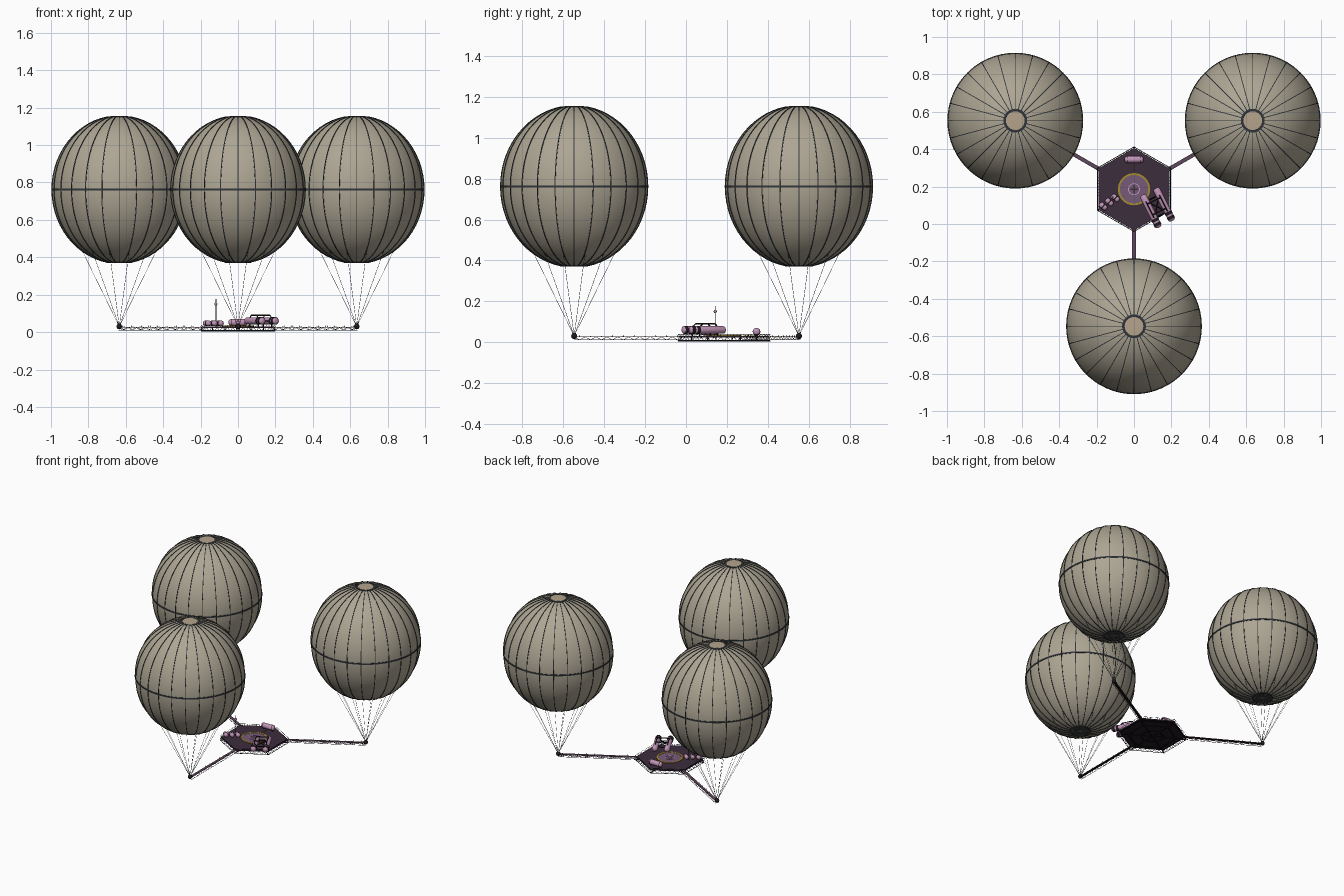
import bpy, bmesh
from math import sin, cos, pi, radians
from mathutils import Vector, Matrix

if "Cube" in bpy.data.objects:
    bpy.data.objects.remove(bpy.data.objects["Cube"])


def material(name, rgb):
    m = bpy.data.materials.new(name)
    m.use_nodes = True
    col = (*rgb, 1)
    m.diffuse_color = col
    m.node_tree.nodes["Principled BSDF"].inputs["Base Color"].default_value = col
    return m


FABRIC = material("balloon fabric", (0.42, 0.38, 0.295))
VENT = material("vent tan", (0.46, 0.37, 0.26))
SEAM = material("dark seam", (0.03, 0.036, 0.042))
ROPE = material("rope grey", (0.09, 0.09, 0.09))
DECK = material("deck plum", (0.048, 0.026, 0.048))
PAD = material("pad purple", (0.18, 0.105, 0.19))
PINK = material("module pink", (0.54, 0.30, 0.48))
YELLOW = material("marking yellow", (0.38, 0.26, 0.025))
BLACK = material("frame black", (0.014, 0.010, 0.014))
TRUSS = material("truss mauve", (0.115, 0.065, 0.115))

HUB = Vector((0, 0.186, 0))
DECK_Z = 0.03
UP = Vector((0, 0, 1))


def polar(r, a, z=0.0):
    return Vector((r * cos(a), r * sin(a), z))


def finish(bm, name, *mats, loc=(0, 0, 0), smooth=True):
    bmesh.ops.recalc_face_normals(bm, faces=bm.faces)
    me = bpy.data.meshes.new(name)
    bm.to_mesh(me)
    bm.free()
    for m in mats:
        me.materials.append(m)
    ob = bpy.data.objects.new(name, me)
    ob.location = loc
    bpy.context.collection.objects.link(ob)
    if smooth:
        bpy.ops.object.select_all(action='DESELECT')
        ob.select_set(True)
        bpy.context.view_layer.objects.active = ob
        bpy.ops.object.shade_smooth_by_angle(angle=radians(40))


def lathe(bm, profile, n, matrix=Matrix(), closed=False):
    """Turn (radius, height) points about z; cap the ends or join them in a ring."""
    rings = [[bm.verts.new(matrix @ polar(r, 2 * pi * i / n, z)) for i in range(n)]
             for r, z in profile]
    pairs = list(zip(rings, rings[1:]))
    if closed:
        pairs.append((rings[-1], rings[0]))
    else:
        bm.faces.new(rings[0][::-1])
        bm.faces.new(rings[-1])
    for a, b in pairs:
        for i in range(n):
            j = (i + 1) % n
            bm.faces.new((a[i], a[j], b[j], b[i]))


def along(a, b):
    d = b - a
    return Matrix.Translation(a) @ d.to_track_quat('Z', 'Y').to_matrix().to_4x4(), d.length


def rod(bm, a, b, r, n=4):
    m, length = along(a, b)
    lathe(bm, [(r, 0), (r, length)], n, m)


def capsule(bm, a, b, r, n=14):
    m, length = along(a, b)
    lathe(bm, [(r * .45, 0), (r * .85, r * .25), (r, r * .6), (r, length - r * .6),
               (r * .85, length - r * .25), (r * .45, length)], n, m)


def band(bm, r0, r1, z0, z1, n=40):
    lathe(bm, [(r0, z0), (r1, z0), (r1, z1), (r0, z1)], n, closed=True)


def ball(bm, at, r):
    bmesh.ops.create_uvsphere(bm, u_segments=12, v_segments=8, radius=r,
                              matrix=Matrix.Translation(at))


# Balloons, each with seams, end caps, ropes and an anchor
RX, RZ, CZ = 0.36, 0.395, 0.762
RIBS, TILT = 24, radians(80)


def balloon(name, at):
    shape = lambda t: (RX * cos(t), RZ * sin(t))
    angles = [TILT * (i / 14 - 1) for i in range(29)]
    centre = at + UP * CZ
    bm = bmesh.new()
    lathe(bm, [shape(t) for t in angles], RIBS * 3)
    finish(bm, name + "_envelope", FABRIC, loc=centre)

    # Meridian seams, equator band and end rings
    bm = bmesh.new()
    end_r, end_z = shape(TILT)
    for k in range(RIBS):
        a = 2 * pi * k / RIBS
        side = polar(0.0022, a + pi / 2)
        loops = []
        for t in angles:
            r, z = shape(t)
            out = Vector((cos(t) * cos(a), cos(t) * sin(a), sin(t))) * 0.0027
            p = polar(r, a, z)
            loops.append([bm.verts.new(v) for v in
                          (p - side - out, p - side + out, p + side + out, p + side - out)])
        for p, q in zip(loops, loops[1:]):
            for i in range(3):
                bm.faces.new((p[i], p[i + 1], q[i + 1], q[i]))
        rod(bm, polar(end_r, a, -end_z), polar(0.02, a, -end_z), 0.0015)
    band(bm, RX - 0.004, RX + 0.003, -0.005, 0.005, 60)
    band(bm, end_r - 0.004, end_r + 0.006, -end_z - 0.003, -end_z + 0.004)
    band(bm, end_r - 0.014, end_r + 0.001, end_z - 0.004, end_z + 0.002)
    finish(bm, name + "_seams", SEAM, loc=centre, smooth=False)

    # Vent cap on top, grey skirt below
    bm = bmesh.new()
    lathe(bm, [(0.05, end_z - 0.002), (0.05, end_z + 0.003), (0.01, end_z + 0.004)], 24)
    finish(bm, name + "_vent_cap", VENT, loc=centre)
    bm = bmesh.new()
    lathe(bm, [(end_r - 0.002, -end_z - 0.0005), (end_r, -end_z + 0.003)], 32)
    finish(bm, name + "_skirt", ROPE, loc=centre)

    # Ropes
    bm = bmesh.new()
    r, z = shape(radians(-55))
    for k in range(12):
        a = 2 * pi * (k + 0.5) / 12
        rod(bm, at + UP * 0.03, at + polar(r, a, CZ + z), 0.001, 3)
    finish(bm, name + "_ropes", ROPE, smooth=False)

    # Anchor knob
    bm = bmesh.new()
    ball(bm, at + UP * 0.03, 0.015)
    finish(bm, name + "_anchor", BLACK)


# Lattice arm with a flat walkway between the platform and an anchor
def arm(name, a, reach):
    out, side = polar(1, a), polar(0.009, a + pi / 2)
    lo, hi = UP * 0.011, UP * 0.026
    n = 20
    stations = [HUB + out * (0.2 + (reach - 0.2) * i / n) for i in range(n + 1)]
    chords, braces, studs = bmesh.new(), bmesh.new(), bmesh.new()
    for s in (side, -side):
        for h in (lo, hi):
            rod(chords, stations[0] + s + h, stations[-1] + s + h, 0.0014)
        for i in range(n):
            h0, h1 = (lo, hi) if i % 2 else (hi, lo)
            rod(braces, stations[i] + s + h0, stations[i + 1] + s + h1, 0.001)
            if i % 2:
                rod(braces, stations[i] + s + hi, stations[i] + s + UP * 0.036, 0.0008)
                rod(studs, stations[i] + s + UP * 0.027, stations[i] + s + UP * 0.03, 0.003)
    finish(chords, name + "_chords", TRUSS, smooth=False)
    finish(braces, name + "_braces", BLACK, smooth=False)
    finish(studs, name + "_studs", YELLOW, smooth=False)

    bm = bmesh.new()
    mid = (stations[0] + stations[-1]) / 2 + UP * 0.027
    bmesh.ops.create_cube(bm, size=1, matrix=Matrix.Translation(mid) @ Matrix.Rotation(a, 4, 'Z')
                          @ Matrix.Diagonal((reach - 0.2, 0.019, 0.003, 1)))
    bm.normal_update()
    for f in bm.faces:
        f.material_index = 1 if f.normal.z < -0.5 else 0
    finish(bm, name + "_walkway", TRUSS, BLACK, smooth=False)


REACH = 0.733
for name, deg in (("front", -90), ("left", 30), ("right", 150)):
    a = radians(deg)
    balloon(name + "_balloon", HUB + polar(REACH, a))
    arm(name + "_arm", a, REACH)

# Hexagonal platform: thin plum deck with black underside
bm = bmesh.new()
turn = Matrix.Rotation(pi / 6, 4, 'Z')
lathe(bm, [(0.22, 0.022), (0.22, DECK_Z)], 6, turn)
bm.normal_update()
for f in bm.faces:
    f.material_index = 1 if f.normal.z < -0.5 else 0
finish(bm, "platform_deck", DECK, BLACK, loc=HUB, smooth=False)

# Railing, open edge lattice and underside beams
corners = [polar(0.226, radians(30 + 60 * k)) for k in range(6)]
rail, beams = bmesh.new(), bmesh.new()
for k in range(6):
    p, q = corners[k], corners[(k + 1) % 6]
    rod(rail, p + UP * 0.038, q + UP * 0.038, 0.001)
    rod(rail, p + UP * 0.006, q + UP * 0.006, 0.002)
    for i in range(14):
        u, v = p.lerp(q, i / 14), p.lerp(q, (i + 1) / 14)
        rod(rail, u * 0.96 + UP * 0.028, u + UP * 0.038, 0.001)
        rod(rail, u + UP * (0.006 if i % 2 else 0.025), v + UP * (0.025 if i % 2 else 0.006), 0.0012)
    rod(beams, UP * 0.006, p + UP * 0.006, 0.004)
    for s in (0.35, 0.7):
        rod(beams, p * s + UP * 0.006, q * s + UP * 0.006, 0.003)
        rod(beams, p * s + UP * 0.006, p * s + UP * 0.024, 0.003)
finish(rail, "platform_railing", BLACK, loc=HUB, smooth=False)
finish(beams, "underside_beams", BLACK, loc=HUB, smooth=False)

# Landing pad with markings
bm = bmesh.new()
lathe(bm, [(0.08, 0), (0.08, 0.002)], 40)
finish(bm, "landing_pad", PAD, loc=HUB + UP * DECK_Z)
bm = bmesh.new()
band(bm, 0.076, 0.086, 0, 0.004)
for i in range(4):
    y = 0.1 + i * 0.013
    rod(bm, Vector((0, y, 0.001)), Vector((0, y + 0.006, 0.001)), 0.003)
finish(bm, "pad_border", YELLOW, loc=HUB + UP * DECK_Z, smooth=False)
bm = bmesh.new()
band(bm, 0.0275, 0.032, 0.001, 0.004)
for a in (0, pi / 2):
    rod(bm, polar(-0.02, a, 0.002), polar(0.02, a, 0.002), 0.0022)
finish(bm, "pad_target", PINK, loc=HUB + UP * DECK_Z, smooth=False)

# Rear storage tank on cradles
tank, cradle = bmesh.new(), bmesh.new()
capsule(tank, Vector((-0.05, 0.345, 0.052)), Vector((0.05, 0.345, 0.052)), 0.018)
for x in (-0.036, 0.036):
    rod(cradle, Vector((x - 0.002, 0.345, 0.051)), Vector((x + 0.002, 0.345, 0.051)), 0.019, 14)
    rod(cradle, Vector((x, 0.345, DECK_Z)), Vector((x, 0.345, 0.05)), 0.008)
finish(tank, "rear_tank", PINK)
finish(cradle, "rear_tank_cradles", BLACK)

# Cluster of small tanks and the signal mast
tank, trim = bmesh.new(), bmesh.new()
slant = Vector((0.024, -0.02, 0))
for i in range(3):
    c = Vector((-0.165 + i * 0.033, 0.095 + i * 0.022, 0.047))
    capsule(tank, c - slant * 0.75, c + slant * 0.75, 0.0145, 12)
    rod(trim, c - slant * 0.1, c + slant * 0.1, 0.0153, 12)
mast = Vector((-0.118, 0.143, 0))
rod(trim, mast + UP * DECK_Z, mast + UP * 0.178, 0.0025, 6)
ball(tank, mast + UP * 0.15, 0.008)
finish(tank, "small_tanks_and_beacon", PINK)
finish(trim, "mast_and_tank_bands", BLACK)

# Parked twin-hull craft with dark collars and an arched frame
heading = Vector((0.45, -0.893, 0))
across = Vector((0.893, 0.45, 0))
middle = Vector((0.122, 0.093, 0.06))
hull, frame = bmesh.new(), bmesh.new()
for s in (-1, 1):
    c = middle + across * 0.04 * s
    capsule(hull, c - heading * 0.09, c + heading * 0.105, 0.019)
    for f in (0.052, 0.078):
        rod(frame, c + heading * f, c + heading * (f + 0.016), 0.0205, 14)
    arch = [c + heading * f + UP * h for f, h in
            ((-0.055, 0.01), (-0.035, 0.03), (0.03, 0.03), (0.055, 0.01))]
    for p, q in zip(arch, arch[1:]):
        rod(frame, p, q, 0.003, 6)
    for f in (-0.05, 0.05):
        rod(frame, c + heading * f, c + heading * f + UP * (DECK_Z - 0.06), 0.004, 6)
for f, h in ((-0.035, 0.03), (0.03, 0.03), (-0.05, 0), (0.05, 0)):
    p = middle + heading * f + UP * h
    rod(frame, p - across * 0.04, p + across * 0.04, 0.0035, 6)
for s in (-1, 1):
    rod(frame, middle - heading * 0.05 - across * 0.04 * s,
        middle + heading * 0.05 + across * 0.04 * s, 0.003, 6)
finish(hull, "craft_hulls", PINK)
finish(frame, "craft_frame", BLACK)
